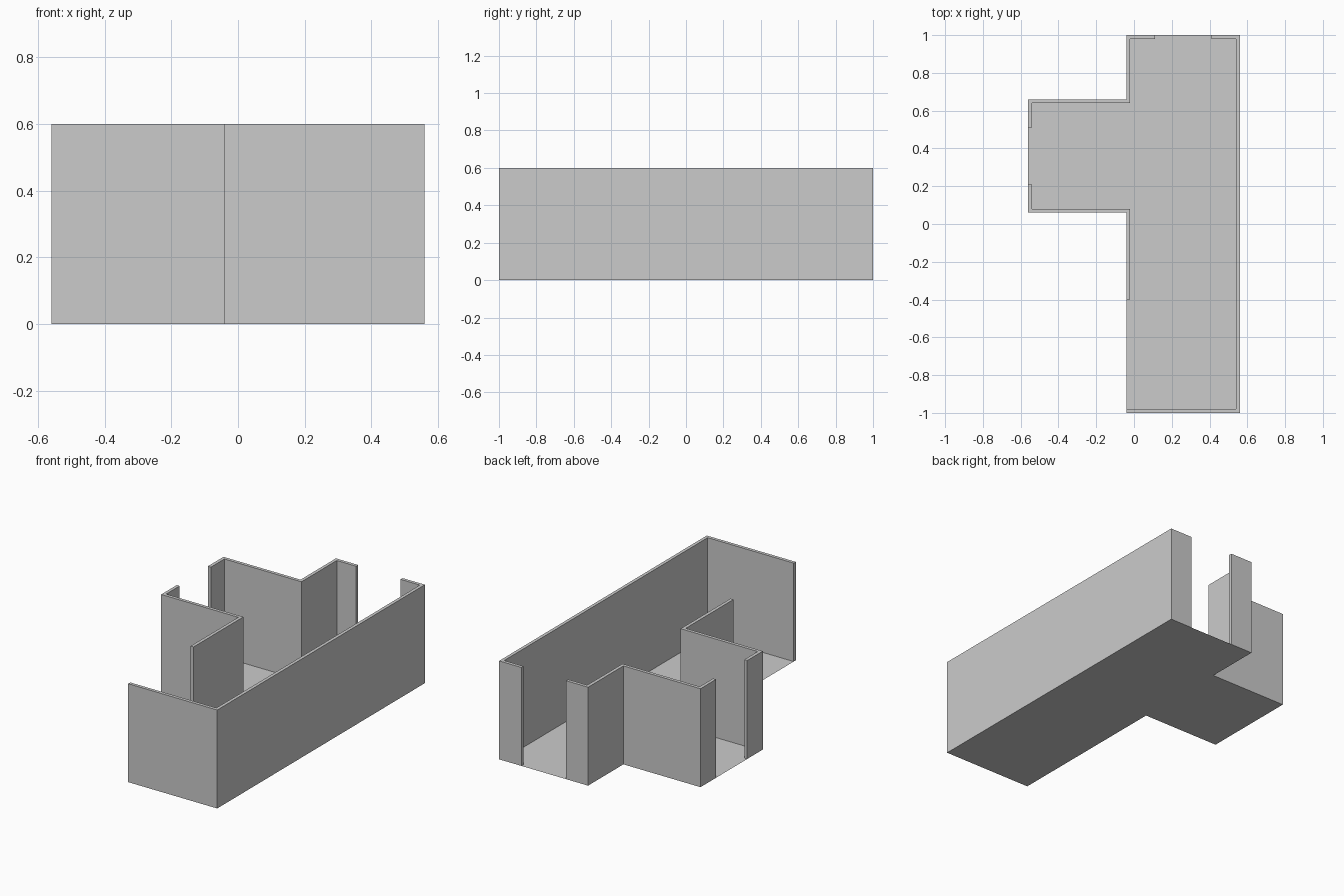
import bpy
from mathutils import Vector

if "Cube" in bpy.data.objects:
    bpy.data.objects.remove(bpy.data.objects["Cube"])

HEIGHT = 0.6
THICK = 0.02


def make_object(name, verts, faces):
    mesh = bpy.data.meshes.new(name)
    mesh.from_pydata(verts, [], faces)
    mesh.update()
    ob = bpy.data.objects.new(name, mesh)
    bpy.context.collection.objects.link(ob)
    return ob


def inset_path(path, t):
    """Offset an open right-angled path to its left with mitred corners."""
    pts = [Vector(p) for p in path]
    normals = []
    for a, b in zip(pts, pts[1:]):
        d = (b - a).normalized()
        normals.append(Vector((-d.y, d.x)))
    result = [pts[0] + normals[0] * t]
    for i in range(1, len(pts) - 1):
        result.append(pts[i] + (normals[i - 1] + normals[i]) * t)
    result.append(pts[-1] + normals[-1] * t)
    return pts, result


def wall_run(name, path):
    """Standing wall along the outer outline, thickened inward."""
    outer, inner = inset_path(path, THICK)
    verts = []
    for o, i in zip(outer, inner):
        verts += [(o.x, o.y, 0), (i.x, i.y, 0), (i.x, i.y, HEIGHT), (o.x, o.y, HEIGHT)]
    n = len(outer)
    faces = [(0, 1, 2, 3), tuple(4 * (n - 1) + k for k in (3, 2, 1, 0))]
    for s in range(n - 1):
        a, b = 4 * s, 4 * s + 4
        for k in range(4):
            m = (k + 1) % 4
            faces.append((a + k, b + k, b + m, a + m))
    return make_object(name, verts, faces)


# Thin floor sheet with a side wing
outline = [(-0.04, -1), (0.56, -1), (0.56, 1), (-0.04, 1),
           (-0.04, 0.66), (-0.56, 0.66), (-0.56, 0.06), (-0.04, 0.06)]
make_object("floor", [(x, y, 0) for x, y in outline], [tuple(range(len(outline)))])

# Three wall runs, counter-clockwise, with open gaps between them
wall_run("main_wall", [(-0.04, -1), (0.56, -1), (0.56, 1), (0.41, 1)])
wall_run("wing_back_wall", [(0.11, 1), (-0.04, 1), (-0.04, 0.66),
                            (-0.56, 0.66), (-0.56, 0.51)])
wall_run("wing_front_wall", [(-0.56, 0.21), (-0.56, 0.06), (-0.04, 0.06), (-0.04, -0.4)])
